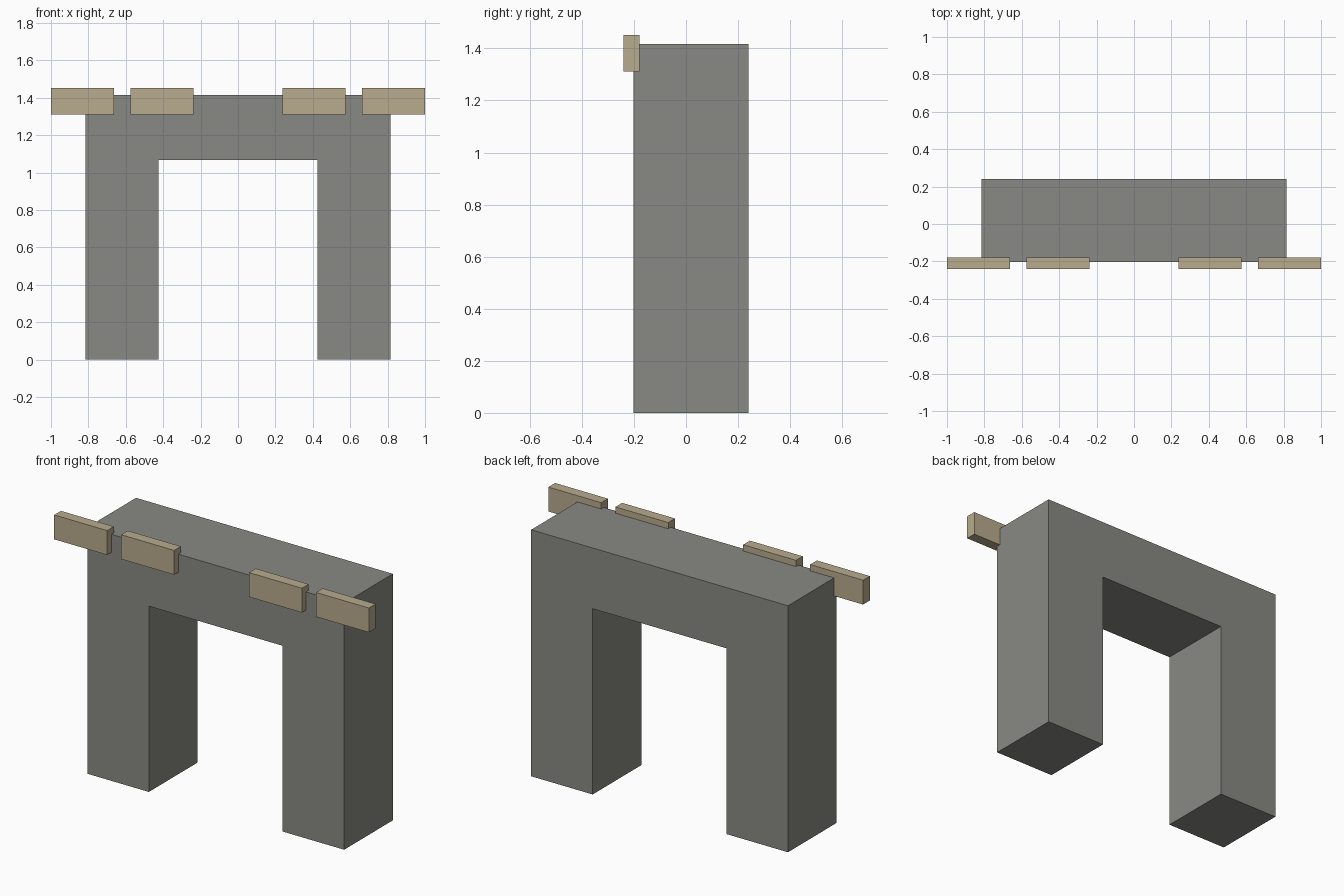
import bpy
import bmesh

if "Cube" in bpy.data.objects:
    bpy.data.objects.remove(bpy.data.objects["Cube"])


def material(name, color):
    mat = bpy.data.materials.new(name)
    mat.diffuse_color = (*color, 1)
    mat.use_nodes = True
    mat.node_tree.nodes["Principled BSDF"].inputs["Base Color"].default_value = mat.diffuse_color
    return mat


def extrude_profile(name, points, y0, y1, mat):
    """Extrude an x-z outline from y0 to y1."""
    bm = bmesh.new()
    face = bm.faces.new([bm.verts.new((x, y0, z)) for x, z in points])
    result = bmesh.ops.extrude_face_region(bm, geom=[face], use_keep_orig=True)
    moved = [v for v in result["geom"] if isinstance(v, bmesh.types.BMVert)]
    bmesh.ops.translate(bm, verts=moved, vec=(0, y1 - y0, 0))
    bmesh.ops.recalc_face_normals(bm, faces=bm.faces)
    mesh = bpy.data.meshes.new(name)
    bm.to_mesh(mesh)
    bm.free()
    mesh.materials.append(mat)
    obj = bpy.data.objects.new(name, mesh)
    bpy.context.collection.objects.link(obj)
    return obj


stone = material("stone", (0.25, 0.25, 0.23))
tan = material("tan", (0.48, 0.41, 0.27))

# Gateway: two pillars and the lintel in one outline
W, H, IW, IH = 0.816, 1.416, 0.425, 1.067
half = [(IW, IH), (IW, 0), (W, 0), (W, H)]
outline = half + [(-x, z) for x, z in reversed(half)]
extrude_profile("gateway", outline, -0.202, 0.24, stone)

# Plaques along the top front edge, mirrored left and right
for label, x0, x1 in (("inner", 0.238, 0.574), ("outer", 0.664, 1.0)):
    for side, s in (("right", 1), ("left", -1)):
        rect = [(s * x0, 1.312), (s * x1, 1.312), (s * x1, 1.452), (s * x0, 1.452)]
        extrude_profile(f"{label}_plaque_{side}", rect, -0.24, -0.179, tan)
